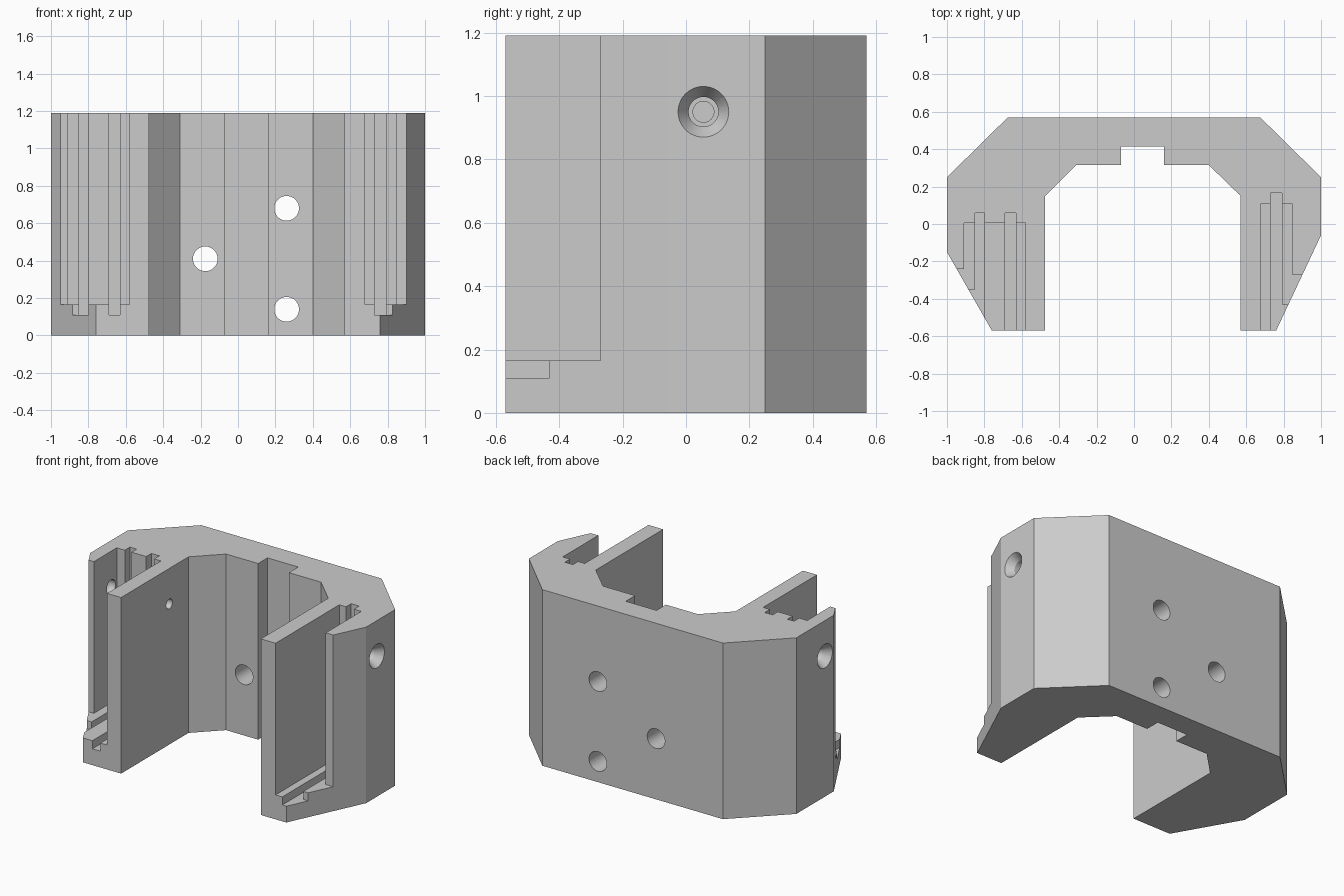
import bpy
import bmesh
from math import radians
from mathutils import Matrix

cube = bpy.data.objects.get("Cube")
if cube:
    bpy.data.objects.remove(cube, do_unlink=True)

HEIGHT = 1.19
SCREW_Z = 0.95

grey = bpy.data.materials.new("plain grey")
grey.use_nodes = True
colour = (0.6, 0.6, 0.6, 1)
grey.diffuse_color = colour
grey.node_tree.nodes["Principled BSDF"].inputs["Base Color"].default_value = colour


def make_object(name, bm):
    bmesh.ops.recalc_face_normals(bm, faces=bm.faces)
    mesh = bpy.data.meshes.new(name)
    bm.to_mesh(mesh)
    bm.free()
    mesh.materials.append(grey)
    obj = bpy.data.objects.new(name, mesh)
    bpy.context.collection.objects.link(obj)
    return obj


def prism(name, outline, low, high):
    bm = bmesh.new()
    face = bm.faces.new([bm.verts.new((x, y, low)) for x, y in outline])
    top = bmesh.ops.extrude_face_region(bm, geom=[face])["geom"]
    verts = [v for v in top if isinstance(v, bmesh.types.BMVert)]
    bmesh.ops.translate(bm, verts=verts, vec=(0, 0, high - low))
    return make_object(name, bm)


def bore(name, centre, turn, depth, r1, r2):
    """Round cutter whose local z is turned by the given rotation."""
    bm = bmesh.new()
    bmesh.ops.create_cone(bm, cap_ends=True, segments=48, radius1=r1, radius2=r2,
                          depth=depth, matrix=Matrix.Translation(centre) @ turn)
    return make_object(name, bm)


def cut(body, cutter):
    cutter.hide_render = True
    mod = body.modifiers.new("cut", 'BOOLEAN')
    mod.operation = 'DIFFERENCE'
    mod.solver = 'EXACT'
    mod.object = cutter
    bpy.context.view_layer.objects.active = body
    bpy.ops.object.modifier_apply(modifier=mod.name)
    bpy.data.objects.remove(cutter, do_unlink=True)


# C-shaped body with a notch in the inner back wall
body = prism("bracket_body", [
    (-0.675, 0.57), (0.675, 0.57), (1, 0.25), (1, -0.06), (0.76, -0.57),
    (0.57, -0.57), (0.57, 0.15), (0.4, 0.315), (0.16, 0.315), (0.16, 0.415),
    (-0.07, 0.415), (-0.07, 0.315), (-0.31, 0.315), (-0.475, 0.15),
    (-0.475, -0.57), (-0.76, -0.57), (-1, -0.15), (-1, 0.25)], 0, HEIGHT)


def slot(name, near, far, back, step, floor):
    """Open-fronted slot; its outer wall is cut away in front of step."""
    side = 1.3 if far > 0 else -1.3
    cut(body, prism(name, [(near, back), (far, back), (far, step), (side, step),
                           (side, -1), (near, -1)], floor, HEIGHT + 0.2))


# Grooves, then the wider slots, in both arms
GROOVE_Z, SLOT_Z = 0.11, 0.165
slot("right_outer_groove", -0.8, -0.85, 0.06, -0.35, GROOVE_Z)
cut(body, prism("right_inner_groove", [(-0.69, 0.06), (-0.63, 0.06), (-0.63, -1),
                                       (-0.69, -1)], GROOVE_Z, HEIGHT + 0.2))
slot("right_slot", -0.58, -0.91, 0.005, -0.24, SLOT_Z)
slot("left_groove", 0.73, 0.79, 0.165, -0.43, GROOVE_Z)
slot("left_slot", 0.68, 0.845, 0.11, -0.27, SLOT_Z)

# Countersunk screw holes through the arms
for side, y in ((1, 0.055), (-1, -0.055)):
    outward = Matrix.Rotation(side * radians(90), 4, 'Y')
    for name, inner, outer, r1, r2 in (
            ("clearance", 0.75, 1.1, 0.047, 0.047),
            ("countersink", 0.94, 1.02, 0.0404, 0.0932),
            ("thread", 0.45, 0.7, 0.033, 0.033)):
        centre = (side * (inner + outer) / 2, y, SCREW_Z)
        cut(body, bore(name, centre, outward, outer - inner, r1, r2))

# Mounting holes through the back wall
backward = Matrix.Rotation(radians(90), 4, 'X')
for x, z in ((0.26, 0.68), (0.26, 0.14), (-0.175, 0.41)):
    cut(body, bore("mounting_hole", (x, 0.45, z), backward, 0.5, 0.066, 0.066))

bpy.ops.object.select_all(action='DESELECT')
body.select_set(True)
bpy.context.view_layer.objects.active = body
bpy.ops.object.shade_smooth_by_angle(angle=radians(25))
